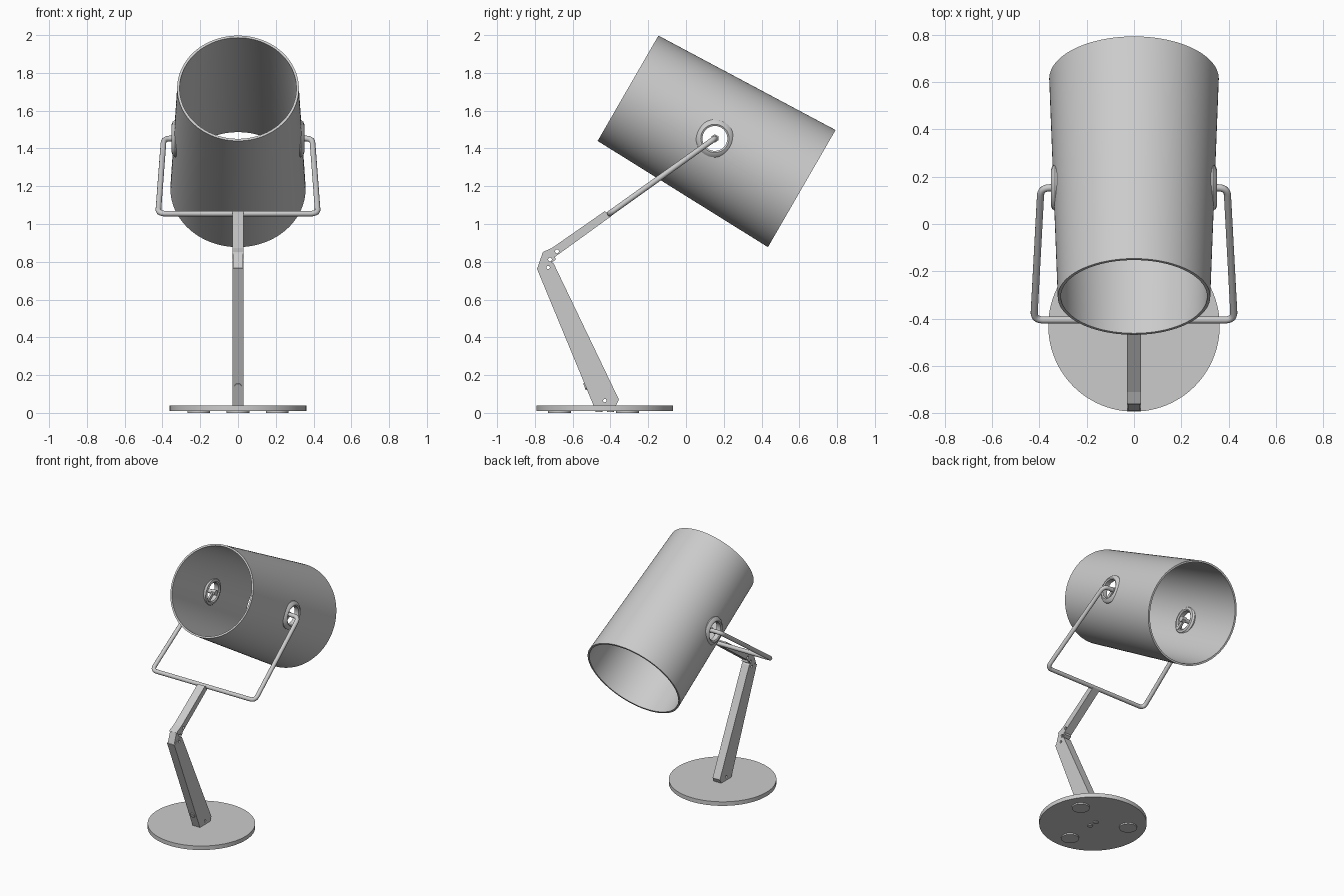
import bpy, bmesh, math
from mathutils import Vector, Matrix

cube = bpy.data.objects.get("Cube")
if cube:
    bpy.data.objects.remove(cube, do_unlink=True)

grey = bpy.data.materials.new("grey metal")
grey.use_nodes = True
grey.diffuse_color = (0.6, 0.6, 0.6, 1)
for node in grey.node_tree.nodes:
    if node.type == 'BSDF_PRINCIPLED':
        node.inputs["Base Color"].default_value = grey.diffuse_color


def smooth(obj):
    bpy.ops.object.select_all(action='DESELECT')
    obj.select_set(True)
    bpy.context.view_layer.objects.active = obj
    bpy.ops.object.shade_smooth_by_angle(angle=math.radians(35))


def make(name, bm, matrix=None):
    bmesh.ops.recalc_face_normals(bm, faces=bm.faces)
    if matrix:
        bm.transform(matrix)
    mesh = bpy.data.meshes.new(name)
    bm.to_mesh(mesh)
    bm.free()
    mesh.materials.append(grey)
    obj = bpy.data.objects.new(name, mesh)
    bpy.context.collection.objects.link(obj)
    return obj


def lathe(name, profile, origin, axis, steps=64):
    """Spin a closed (radius, height) profile around an axis."""
    bm = bmesh.new()
    rings = []
    for i in range(steps):
        a = math.tau * i / steps
        rings.append([bm.verts.new((r * math.cos(a), r * math.sin(a), h)) for r, h in profile])
    n = len(profile)
    for i in range(steps):
        p, q = rings[i], rings[(i + 1) % steps]
        for j in range(n):
            k = (j + 1) % n
            bm.faces.new((p[j], q[j], q[k], p[k]))
    turn = Vector(axis).to_track_quat('Z', 'Y').to_matrix().to_4x4()
    obj = make(name, bm, Matrix.Translation(origin) @ turn)
    smooth(obj)
    return obj


def disc(name, radius, depth, centre, axis=(0, 0, 1), steps=32):
    bm = bmesh.new()
    bmesh.ops.create_cone(bm, cap_ends=True, segments=steps, radius1=radius,
                          radius2=radius, depth=depth)
    turn = Vector(axis).to_track_quat('Z', 'Y').to_matrix().to_4x4()
    obj = make(name, bm, Matrix.Translation(centre) @ turn)
    smooth(obj)
    return obj


def plate(name, outline, half):
    """Extrude a (y, z) outline across x."""
    bm = bmesh.new()
    face = bm.faces.new([bm.verts.new((-half, y, z)) for y, z in outline])
    out = bmesh.ops.extrude_face_region(bm, geom=[face])
    verts = [v for v in out["geom"] if isinstance(v, bmesh.types.BMVert)]
    bmesh.ops.translate(bm, verts=verts, vec=(2 * half, 0, 0))
    return make(name, bm)


def drill(obj, radius, y, z):
    """Cut a round hole through the part along x."""
    cutter = disc("cutter", radius, 2, (0, y, z), (1, 0, 0), 48)
    cutter.hide_render = True
    mod = obj.modifiers.new("hole", 'BOOLEAN')
    mod.operation = 'DIFFERENCE'
    mod.solver = 'EXACT'
    mod.object = cutter
    bpy.context.view_layer.objects.active = obj
    bpy.ops.object.modifier_apply(modifier=mod.name)
    bpy.data.objects.remove(cutter, do_unlink=True)


# Base plate with feet and screws underneath
base_y = -0.43
disc("base", 0.362, 0.03, (0, base_y, 0.025), steps=96)
for i in range(3):
    a = math.radians(30 + 120 * i)
    disc("base_foot", 0.06, 0.012, (0.24 * math.cos(a), base_y + 0.24 * math.sin(a), 0.006))
for s in (-1, 1):
    disc("base_screw", 0.018, 0.008, (0, base_y + s * 0.03, 0.008))

# Jointed arm
lower = plate("lower_arm", [(-0.49, 0.04), (-0.37, 0.04), (-0.355, 0.07),
                            (-0.70, 0.79), (-0.715, 0.80), (-0.79, 0.765)], 0.03)
elbow = plate("elbow", [(-0.787, 0.766), (-0.76, 0.845), (-0.70, 0.86),
                        (-0.69, 0.81), (-0.715, 0.795)], 0.026)
upper = plate("upper_arm", [(-0.763, 0.845), (-0.755, 0.853), (-0.71, 0.873), (-0.43, 1.068),
                            (-0.395, 1.042), (-0.695, 0.825), (-0.71, 0.80)], 0.03)
drill(lower, 0.009, -0.43, 0.065)
drill(lower, 0.009, -0.73, 0.77)
drill(upper, 0.01, -0.683, 0.855)
drill(elbow, 0.01, -0.72, 0.812)
drill(upper, 0.01, -0.72, 0.812)
disc("cable_button", 0.018, 0.012, (0, -0.532, 0.14), (0, -0.92, -0.38))

# Open tapered shade, tilted down towards the back
axis = Vector((0, math.cos(math.radians(30)), -0.5))
pivot = Vector((0, 0.153, 1.453))
half_len, wall = 0.531, 0.013
shade = lathe("shade", [(0.322, -half_len), (0.358, half_len),
                        (0.358 - wall, half_len), (0.322 - wall, -half_len)],
              pivot, axis, 128)
drill(shade, 0.07, pivot.y, pivot.z)
smooth(shade)

# Grommets around the side holes, with the pivot hardware inside
for s in (-1, 1):
    lathe("grommet", [(0.066, 0.312), (0.066, 0.346), (0.075, 0.351), (0.088, 0.346),
                      (0.1, 0.333), (0.1, 0.322), (0.09, 0.310), (0.075, 0.306)],
          pivot, (s, 0, 0), 48)
    disc("pivot_nut", 0.022, 0.03, pivot + Vector((s * 0.3, 0, 0)), (s, 0, 0), 6)
    bm = bmesh.new()
    bmesh.ops.create_cube(bm, size=1, matrix=Matrix.Diagonal((0.014, 0.075, 0.024, 1)))
    place = pivot + Vector((s * 0.31, -0.033, -0.023))
    make("pivot_strap", bm, Matrix.Translation(place) @ Matrix.Rotation(math.radians(35), 4, 'X'))

# Bent wire bracket, rounded at each corner
right = [Vector((0.3, pivot.y, pivot.z)), Vector((0.393, pivot.y, pivot.z)),
         Vector((0.423, -0.405, 1.055))]
corners = right + [Vector((-p.x, p.y, p.z)) for p in reversed(right)]
path = [corners[0]]
for a, b, c in zip(corners, corners[1:], corners[2:]):
    p = b + (a - b).normalized() * 0.04
    q = b + (c - b).normalized() * 0.04
    for i in range(9):
        t = i / 8
        path.append(p * (1 - t) ** 2 + b * 2 * t * (1 - t) + q * t ** 2)
path.append(corners[-1])
curve = bpy.data.curves.new("bracket", 'CURVE')
curve.dimensions = '3D'
curve.bevel_depth = 0.015
curve.bevel_resolution = 4
curve.use_fill_caps = True
spline = curve.splines.new('POLY')
spline.points.add(len(path) - 1)
for point, co in zip(spline.points, path):
    point.co = (*co, 1)
curve.materials.append(grey)
bracket = bpy.data.objects.new("bracket", curve)
bpy.context.collection.objects.link(bracket)
bpy.ops.object.select_all(action='DESELECT')
bracket.select_set(True)
bpy.context.view_layer.objects.active = bracket
bpy.ops.object.convert(target='MESH')
smooth(bpy.context.view_layer.objects.active)
